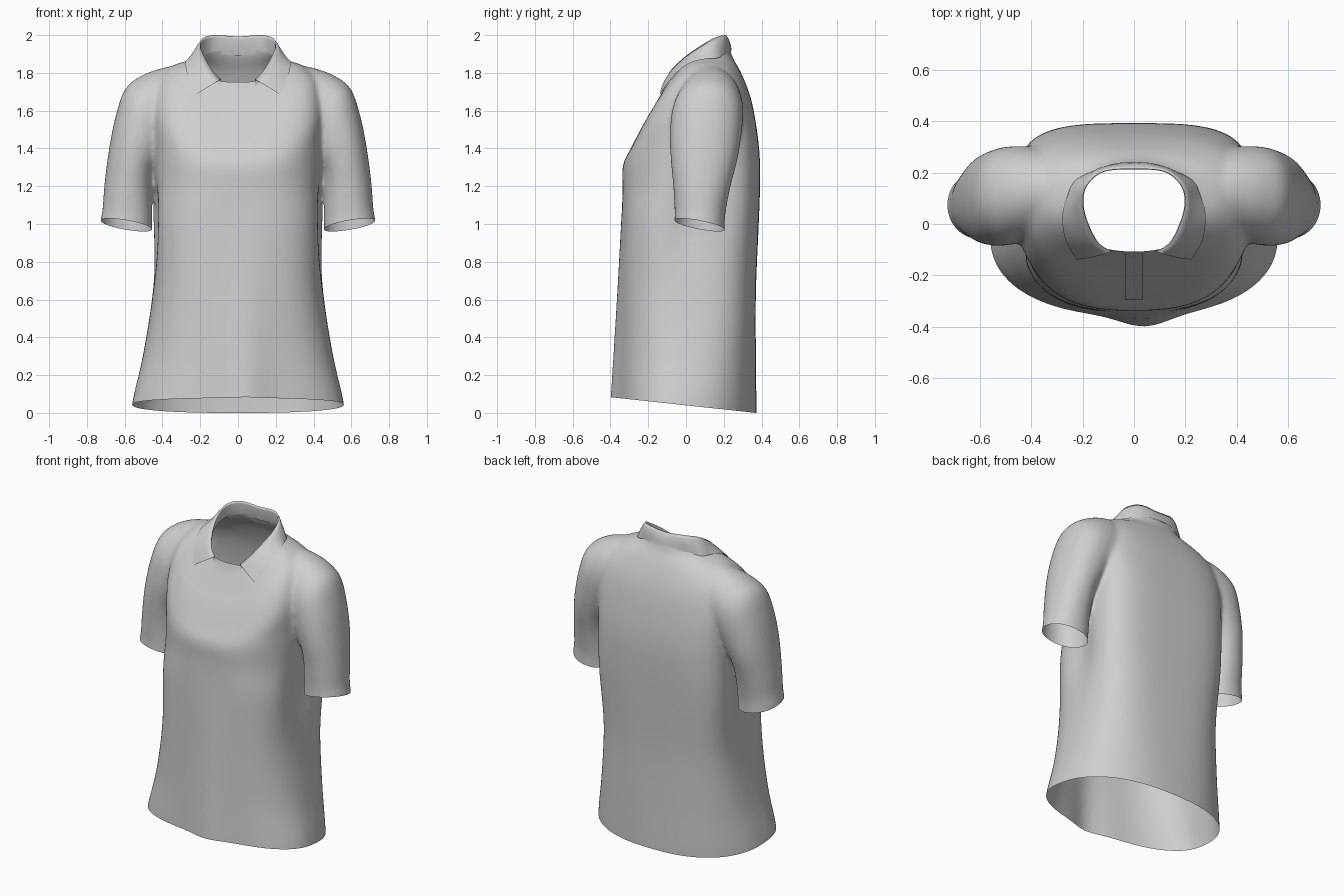
import bpy, bmesh, math
from mathutils import Vector
from mathutils.bvhtree import BVHTree

if "Cube" in bpy.data.objects:
    bpy.data.objects.remove(bpy.data.objects["Cube"])

fabric = bpy.data.materials.new("light_grey_fabric")
fabric.diffuse_color = (0.62, 0.62, 0.62, 1)
fabric.use_nodes = True
fabric.node_tree.nodes["Principled BSDF"].inputs["Base Color"].default_value = fabric.diffuse_color


def spline(rows, n):
    """Catmull-Rom interpolation of parameter rows."""
    out = []
    for i in range(len(rows) - 1):
        quad = [rows[max(i - 1, 0)], rows[i], rows[i + 1], rows[min(i + 2, len(rows) - 1)]]
        for k in range(n):
            t = k / n
            out.append([b + 0.5 * t * (c - a + t * (2 * a - 5 * b + 4 * c - d + t * (3 * (b - c) + d - a)))
                        for a, b, c, d in zip(*quad)])
    return out + [list(rows[-1])]


def spow(v, p):
    return math.copysign(abs(v) ** p, v)


def loft(bm, rings):
    """Closed solid through a list of point rings."""
    loops = [[bm.verts.new(p) for p in ring] for ring in rings]
    n = len(loops[0])
    faces = []
    for a, b in zip(loops, loops[1:]):
        for i in range(n):
            faces.append(bm.faces.new((a[i], a[(i + 1) % n], b[(i + 1) % n], b[i])))
    faces.append(bm.faces.new(loops[0][::-1]))
    faces.append(bm.faces.new(loops[-1]))
    bmesh.ops.recalc_face_normals(bm, faces=faces)


def sheet(bm, rows):
    """Open grid of faces through rows of points."""
    grid = [[bm.verts.new(p) for p in row] for row in rows]
    for a, b in zip(grid, grid[1:]):
        for i in range(len(a) - 1):
            bm.faces.new((a[i], a[i + 1], b[i + 1], b[i]))


def make(name, bm):
    mesh = bpy.data.meshes.new(name)
    bm.to_mesh(mesh)
    bm.free()
    mesh.materials.append(fabric)
    ob = bpy.data.objects.new(name, mesh)
    bpy.context.collection.objects.link(ob)
    for f in mesh.polygons:
        f.use_smooth = True
    return ob


ANGLES = [2 * math.pi * i / 120 for i in range(120)]


def body_ring(r):
    w, yf, ym, yb, zf, zs, zb, pf, pb = r
    pts = []
    for a in ANGLES:
        c, s = math.cos(a), math.sin(a)
        q, y, z = (pf, yf, zf) if s < 0 else (pb, yb, zb)
        p = Vector((w * spow(c, q), ym + (y - ym) * abs(s) ** q, zs + (z - zs) * s * s))
        if s < 0:  # soft centre fold growing towards the hem
            p.y -= .045 * max(0, 1 - max(p.z, 0) / 1.1) * math.exp(-((p.x - .04) / .12) ** 2)
        # cloth pressed in beside the arms
        p.x *= 1 - .1 * math.exp(-((p.z - 1.0) / .22) ** 2 - ((p.y - .02) / .13) ** 2)
        pts.append(p)
    return pts


def sleeve_ring(r, side):
    x0, z0, x1, z1, y0, y1 = r
    pts = []
    for a in ANGLES:
        c, s = spow(math.cos(a), 0.95), spow(math.sin(a), 0.95)
        pts.append((side * ((x0 + x1) / 2 + c * (x1 - x0) / 2), (y0 + y1) / 2 + s * (y1 - y0) / 2,
                    (z0 + z1) / 2 + c * (z1 - z0) / 2))
    return pts


# torso: half width, front y, side y, back y, front z, side z, back z, front and back roundness
TORSO = [
    (.57, -.36, -.06, .37, -.1, -.12, -.14, .88, .85),
    (.56, -.358, -.05, .373, .08, .05, .01, .88, .83),
    (.50, -.352, 0, .37, .34, .32, .3, .82, .74),
    (.452, -.345, .05, .37, .68, .66, .64, .72, .64),
    (.458, -.34, .09, .385, 1.0, 1.0, 1.0, .7, .58),
    (.455, -.336, .12, .392, 1.18, 1.2, 1.2, .74, .58),
    (.455, -.334, .13, .39, 1.31, 1.42, 1.36, .75, .6),
    (.46, -.292, .12, .372, 1.40, 1.62, 1.52, .74, .65),
    (.42, -.235, .11, .342, 1.51, 1.765, 1.67, .77, .7),
    (.34, -.165, .10, .292, 1.63, 1.84, 1.80, .85, .78),
    (.225, -.11, .09, .24, 1.74, 1.885, 1.90, .9, .9),
    (.19, -.09, .09, .22, 1.88, 1.98, 2.03, .95, .95),
]
# sleeve: inner x, inner z, outer x, outer z, front y, back y
SLEEVE = [
    (.455, .88, .73, .91, -.062, .205),
    (.455, .97, .727, 1.02, -.062, .205),
    (.455, 1.05, .717, 1.08, -.06, .21),
    (.455, 1.17, .706, 1.22, -.067, .235),
    (.445, 1.27, .682, 1.40, -.08, .27),
    (.405, 1.34, .648, 1.57, -.085, .29),
    (.36, 1.41, .597, 1.715, -.078, .302),
    (.30, 1.46, .51, 1.785, -.055, .30),
    (.22, 1.50, .40, 1.826, -.02, .28),
    (.14, 1.55, .28, 1.85, .03, .22),
]
bm = bmesh.new()
loft(bm, [body_ring(r) for r in spline(TORSO, 5)])
for side in (1, -1):
    loft(bm, [sleeve_ring(r, side) for r in spline(SLEEVE, 5)])
shirt = make("shirt_body", bm)

# fuse torso and sleeves into one cloth surface
remesh = shirt.modifiers.new("fuse", 'REMESH')
remesh.mode = 'VOXEL'
remesh.voxel_size = 0.0105
remesh.use_smooth_shade = True
smooth = shirt.modifiers.new("soften", 'SMOOTH')
smooth.factor = 0.5
smooth.iterations = 20
bpy.context.view_layer.objects.active = shirt
shirt.select_set(True)
for m in ("fuse", "soften"):
    bpy.ops.object.modifier_apply(modifier=m)


def in_sleeve(c):
    return c.z > .84 and ((abs(c.x) - .592) / .155) ** 2 + ((c.y - .07) / .165) ** 2 < 1


# open the hem, cuffs and neck: plane point, normal, region to remove from
OPENINGS = [
    (Vector((0, 0, .04)), Vector((0, -.108, -1)), lambda c: c.z < .3),
    (Vector((.59, .07, .995)), Vector((.17, -.19, -1)), lambda c: c.x > 0 and in_sleeve(c)),
    (Vector((-.59, .07, .995)), Vector((-.17, -.19, -1)), lambda c: c.x < 0 and in_sleeve(c)),
    (Vector((0, -.11, 1.75)), Vector((0, -.5, 1)), lambda c: abs(c.x) < .235 and c.z > 1.6),
]
bm = bmesh.new()
bm.from_mesh(shirt.data)
for point, normal, region in OPENINGS:
    near = [f for f in bm.faces if region(f.calc_center_median())]
    geom = list({v for f in near for v in f.verts}) + list({e for f in near for e in f.edges}) + near
    bmesh.ops.bisect_plane(bm, geom=geom, plane_co=point, plane_no=normal, dist=1e-5)
    gone = [f for f in bm.faces if region(f.calc_center_median())
            and (f.calc_center_median() - point).dot(normal) > 0]
    bmesh.ops.delete(bm, geom=gone, context='FACES')
bm.to_mesh(shirt.data)
tree = BVHTree.FromBMesh(bm)
bm.free()
shirt.data.materials.clear()
shirt.data.materials.append(fabric)
for f in shirt.data.polygons:
    f.use_smooth = True

# folded collar: fold point, then outer edge point, front to back
HALF = [
    (.09, -.108, 1.765, .222, -.13, 1.68),
    (.14, -.075, 1.82, .262, -.06, 1.77),
    (.18, .0, 1.89, .275, .03, 1.84),
    (.2, .08, 1.945, .265, .1, 1.88),
    (.185, .15, 1.985, .235, .18, 1.9),
    (.12, .205, 2.0, .14, .235, 1.915),
    (0, .215, 1.993, 0, .247, 1.92),
]
FULL = HALF + [(-a, b, c, -d, e, f) for a, b, c, d, e, f in HALF[-2::-1]]
rows = []
for r in spline(FULL, 6):
    fold, edge = Vector(r[:3]), Vector(r[3:])
    hit, normal, _, _ = tree.find_nearest(edge)
    edge = hit + normal * 0.006
    out = Vector((fold.x, fold.y - .07, 0)).normalized()
    base = fold + out * .02 - Vector((0, 0, .10))
    rows.append([base, fold - out * .003 - Vector((0, 0, .015)), fold,
                 fold.lerp(edge, .2) + out * .006, fold.lerp(edge, .6) + out * .006, edge])
bm = bmesh.new()
sheet(bm, rows)
make("collar", bm)

# button placket lying on the chest
rows = []
for i in range(19):
    z = 1.74 - .34 * i / 18
    hits = [tree.ray_cast(Vector((x, -1, z)), Vector((0, 1, 0)))[0] for x in (-.035, -.012, .012, .035)]
    if all(hits):
        rows.append([h + Vector((0, -.003, .001)) for h in hits])
bm = bmesh.new()
sheet(bm, rows)
make("placket", bm)
